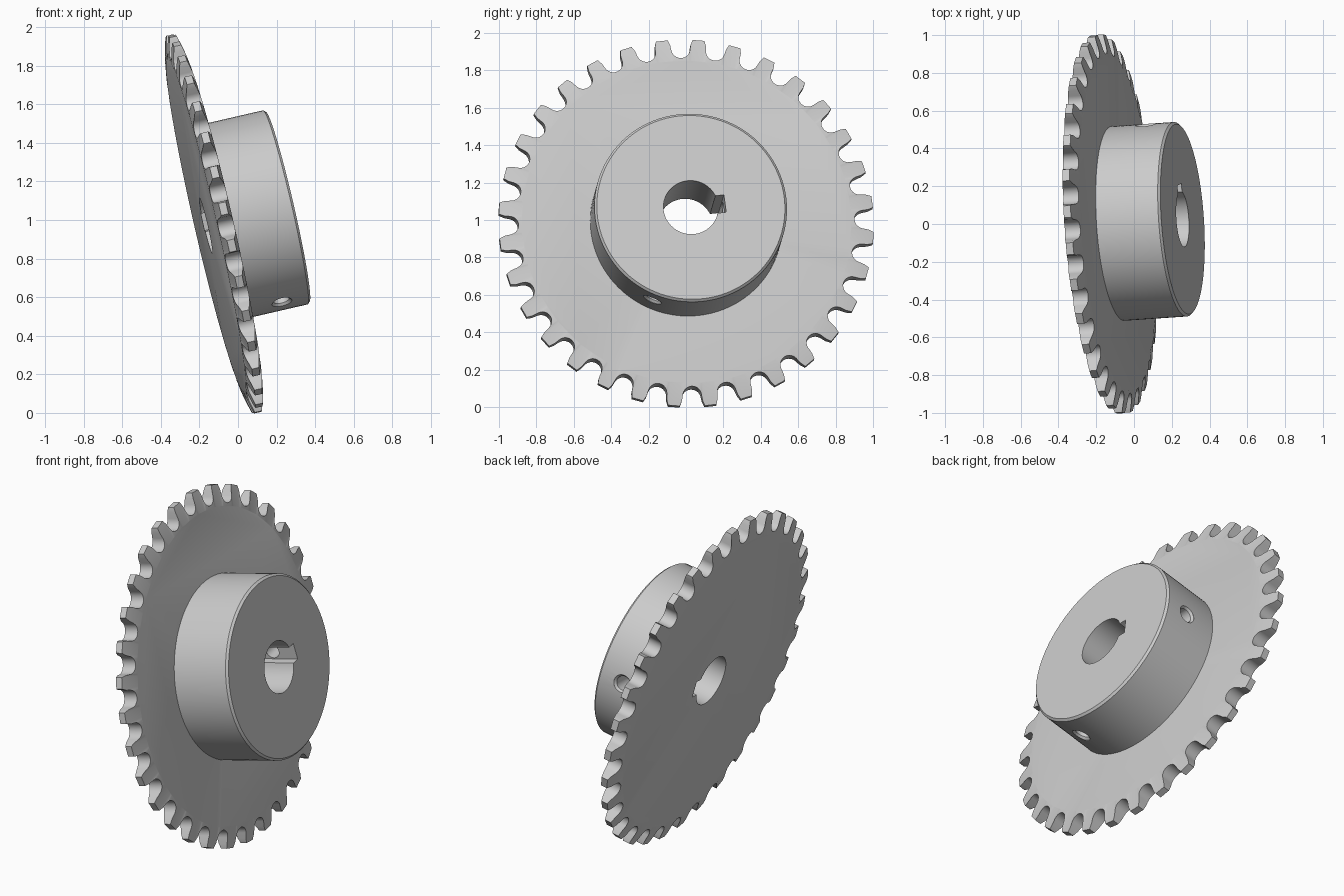
import bpy, bmesh, math
from mathutils import Matrix, Vector

cube = bpy.data.objects.get("Cube")
if cube:
    bpy.data.objects.remove(cube, do_unlink=True)

TEETH, TIP_R, ROOT_R = 32, 1.003, 0.9
SEAT_R = 0.05                       # roller seat radius
HALF, TIP_HALF = 0.043, 0.02        # half thickness of plate and tooth tip
RIM_R = 0.885                       # where the teeth start to taper
HUB_R, HUB_TOP, BORE_R = 0.516, 0.393, 0.147
KEY_ANGLE = math.radians(7.5)

steel = bpy.data.materials.new("steel_grey")
steel.use_nodes = True
steel.diffuse_color = (0.6, 0.6, 0.6, 1)
steel.node_tree.nodes["Principled BSDF"].inputs["Base Color"].default_value = (0.6, 0.6, 0.6, 1)


def make_object(name, bm):
    bmesh.ops.recalc_face_normals(bm, faces=bm.faces)
    mesh = bpy.data.meshes.new(name)
    bm.to_mesh(mesh)
    bm.free()
    mesh.materials.append(steel)
    obj = bpy.data.objects.new(name, mesh)
    bpy.context.collection.objects.link(obj)
    return obj


def skin(bm, rings):
    """Join matching vertex rings with quads and cap both ends."""
    for a, b in zip(rings, rings[1:]):
        for i in range(len(a)):
            j = (i + 1) % len(a)
            bm.faces.new((a[i], a[j], b[j], b[i]))
    bm.faces.new(rings[0])
    bm.faces.new(rings[-1])


def lathe(name, profile, sides):
    bm = bmesh.new()
    rings = [[bm.verts.new((r * math.cos(t), r * math.sin(t), z))
              for t in (math.tau * i / sides for i in range(sides))]
             for r, z in profile]
    skin(bm, rings)
    return make_object(name, bm)


def tooth_outline():
    """Polar points of all the gaps, each a round seat with flared flanks."""
    seat_c = ROOT_R + SEAT_R
    gap = []
    for k in range(-5, 6):
        a = math.radians(16 * k)
        gap.append((seat_c - SEAT_R * math.cos(a), SEAT_R * math.sin(a)))
    flank = [(0.975, 0.055), (TIP_R, 0.067)]
    gap = [(r, -t) for r, t in reversed(flank)] + gap + flank
    pitch = math.tau / TEETH
    for n in range(TEETH):
        mid = KEY_ANGLE + (n + 0.5) * pitch
        for x, t in gap:
            yield math.hypot(x, t), mid + math.atan2(t, x)


def half_thickness(r):
    f = max(0, (r - RIM_R) / (TIP_R - RIM_R))
    return HALF - (HALF - TIP_HALF) * f ** 1.5


def make_plate():
    bm = bmesh.new()
    pts = list(tooth_outline())

    def ring(side, rim):
        out = []
        for r, a in pts:
            r = RIM_R if rim else r
            out.append(bm.verts.new((r * math.cos(a), r * math.sin(a), side * half_thickness(r))))
        return out
    skin(bm, [ring(-1, True), ring(-1, False), ring(1, False), ring(1, True)])
    return make_object("toothed_plate", bm)


def cut(target, cutter):
    mod = target.modifiers.new("cut", 'BOOLEAN')
    mod.operation, mod.solver, mod.object = 'DIFFERENCE', 'EXACT', cutter
    bpy.context.view_layer.objects.active = target
    bpy.ops.object.modifier_apply(modifier=mod.name)


# Main parts, built along local z
plate = make_plate()
hub = lathe("hub", [(HUB_R, HALF - 0.005), (HUB_R, HUB_TOP - 0.012),
                    (HUB_R - 0.012, HUB_TOP)], 96)

# Bore and keyway cutters
bore = lathe("bore_cutter", [(BORE_R, -1), (BORE_R, 1)], 64)
bm = bmesh.new()
bmesh.ops.create_cube(bm, size=1)
bm.transform(Matrix.Rotation(KEY_ANGLE, 4, 'Z') @ Matrix.Translation((0.092, 0, 0))
             @ Matrix.Diagonal((0.186, 0.096, 2, 1)))
keyway = make_object("keyway_cutter", bm)
cutters = [bore, keyway]
for part in (plate, hub):
    cut(part, bore)
    cut(part, keyway)

# Two countersunk set screw holes, one over the keyway
for offset in (0, -120):
    hole = lathe("screw_hole_cutter", [(0.042, 0.05), (0.042, HUB_R - 0.015),
                                       (0.053, HUB_R - 0.002), (0.053, 0.6)], 32)
    turn = Matrix.Rotation(KEY_ANGLE + math.radians(offset), 4, 'Z')
    hole.data.transform(Matrix.Translation((0, 0, 0.24)) @ turn
                        @ Matrix.Rotation(math.pi / 2, 4, 'Y'))
    cut(hub, hole)
    cutters.append(hole)

for c in cutters:
    bpy.data.objects.remove(c, do_unlink=True)

# Tilt the finished parts into place
axis = Vector((0.9725, 0.066, 0.2237)).normalized()
side = (Vector((0, 1, 0)) - axis * axis.y).normalized()
up = axis.cross(side)
pose = Matrix((side, up, axis)).transposed().to_4x4()
pose.translation = (-0.125, 0, 0.98)
for part in (plate, hub):
    part.matrix_world = pose
    bpy.ops.object.select_all(action='DESELECT')
    part.select_set(True)
    bpy.context.view_layer.objects.active = part
    bpy.ops.object.shade_smooth_by_angle(angle=math.radians(30))
